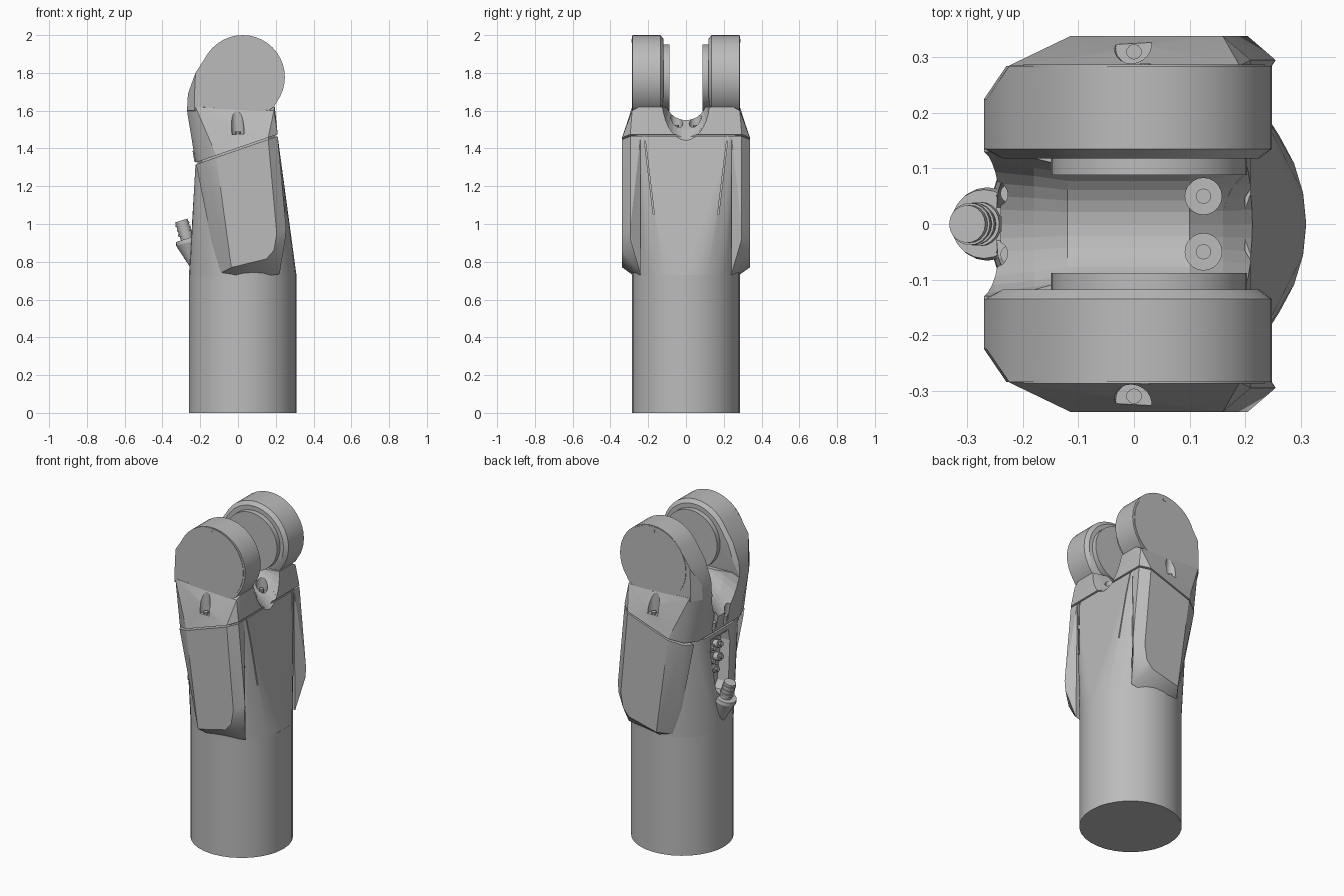
import bpy, bmesh, math
from mathutils import Vector, Matrix

cube = bpy.data.objects.get("Cube")
if cube:
    bpy.data.objects.remove(cube)

grey = bpy.data.materials.new("plain_grey")
grey.use_nodes = True
grey.diffuse_color = (0.5, 0.5, 0.5, 1)
grey.node_tree.nodes["Principled BSDF"].inputs["Base Color"].default_value = (0.5, 0.5, 0.5, 1)


def finish(name, bm):
    bmesh.ops.recalc_face_normals(bm, faces=bm.faces)
    mesh = bpy.data.meshes.new(name)
    bm.to_mesh(mesh)
    bm.free()
    ob = bpy.data.objects.new(name, mesh)
    bpy.context.collection.objects.link(ob)
    mesh.materials.append(grey)
    return ob


def hull(name, points):
    bm = bmesh.new()
    verts = [bm.verts.new(p) for p in points]
    out = bmesh.ops.convex_hull(bm, input=verts)
    loose = {v for v in out["geom_interior"] + out["geom_unused"] if isinstance(v, bmesh.types.BMVert)}
    bmesh.ops.delete(bm, geom=list(loose), context="VERTS")
    bmesh.ops.dissolve_limit(bm, angle_limit=0.01, verts=bm.verts, edges=bm.edges)
    return finish(name, bm)


def rod(name, start, end, r1, r2=None, sides=20):
    start, end = Vector(start), Vector(end)
    axis = end - start
    bm = bmesh.new()
    turn = axis.to_track_quat("Z", "Y").to_matrix().to_4x4()
    bmesh.ops.create_cone(bm, cap_ends=True, segments=sides, radius1=r1,
                          radius2=r1 if r2 is None else r2, depth=axis.length,
                          matrix=Matrix.Translation((start + end) / 2) @ turn)
    return finish(name, bm)


def cut(ob, cutter):
    cutter.hide_render = True
    cutter.hide_set(True)
    mod = ob.modifiers.new("cut", "BOOLEAN")
    mod.operation = "DIFFERENCE"
    mod.solver = "EXACT"
    mod.object = cutter


def mirrored(points):
    return [(x, s * y, z) for x, y, z in points for s in (1, -1)]


def seam(x, lift=0.0):
    return 1.47 + (x - 0.21) * 0.345 + lift


def circle(cx, cz, r, n=32):
    return [(cx + r * math.cos(i * math.tau / n), cz + r * math.sin(i * math.tau / n)) for i in range(n)]


# Round lower column and the tapering upper body
column = rod("lower_column", (0.025, 0, 0), (0.025, 0, 0.73), 0.285, sides=32)
ring = [(x, y, 0.725) for x, y in circle(0.025, 0, 0.285)]
top = [(-0.225, 0.13), (-0.2, 0.22), (-0.1, 0.28), (0.17, 0.28), (0.21, 0.24)]
body = hull("upper_body", ring + mirrored([(x, y, seam(x, -0.005)) for x, y in top]))
neck = hull("seam_neck", mirrored([(x * 0.95, y * 1.08, seam(x * 0.95, d))
                                   for x, y in top for d in (-0.05, 0.05)]))

# Chamfered side pods
outer = [(-0.115, -1), (-0.035, 0.77), (0.15, 0.815), (0.19, 0.86), (0.205, 0.95), (0.16, -1)]
middle = [(-0.19, -1), (0.21, -1), (0.255, 0.98), (0.25, 0.92), (0.22, 0.86)]
inner = [(-0.222, -1), (-0.105, 0.735), (0, 0.7), (0.22, 0.735), (0.21, -1)]
for side, s in (("left", 1), ("right", -1)):
    pts = [(x, s * y, seam(x, -0.005) if z < 0 else z)
           for y, prof in ((0.338, outer), (0.295, middle), (0.24, inner)) for x, z in prof]
    hull("pod_" + side, pts)

# Head base above the seam
base = [(-0.225, 0.2), (-0.19, 0.29), (-0.115, 0.338), (0.16, 0.338), (0.21, 0.295)]
crown = [(-0.27, 0.22, 1.6), (-0.225, 0.285, 1.62), (0.19, 0.285, 1.6), (0.195, 0.25, 1.62)]
head = hull("head_base", mirrored([(x, y, seam(x, 0.005)) for x, y in base] + crown))

# Rounded channel between the ears, falling away at both ends
bm = bmesh.new()
rings = []
for x, width, bottom in ((-0.4, 0.14, 1.22), (-0.25, 0.132, 1.4), (-0.18, 0.122, 1.49), (-0.12, 0.11, 1.55),
                         (0.1, 0.11, 1.55), (0.16, 0.12, 1.5), (0.22, 0.132, 1.435), (0.4, 0.14, 1.25)):
    arc = [(-width, 2.2)]
    for i in range(17):
        a = math.pi * i / 16
        arc.append((-width * math.cos(a), 1.66 - (1.66 - bottom) * math.sin(a)))
    arc.append((width, 2.2))
    rings.append([bm.verts.new((x, y, z)) for y, z in arc])
for a, b in zip(rings, rings[1:]):
    for i in range(len(a)):
        j = (i + 1) % len(a)
        bm.faces.new((a[i], a[j], b[j], b[i]))
bm.faces.new(rings[0])
bm.faces.new(rings[-1])
channel = finish("channel_cutter", bm)
for part in (head, neck, body):
    cut(part, channel)

# Ears with caps outside and bosses inside
ear = circle(0.025, 1.777, 0.223, 40) + [(-0.27, 1.6), (-0.265, 1.69), (-0.225, 1.8), (-0.15, 1.9), (-0.07, 1.97), (0.19, 1.62)]
for side, s in (("left", 1), ("right", -1)):
    pts = [(x, s * y, z) for x, z in ear for y in (0.135, 0.225)]
    pts += [(max(x, -0.23), s * 0.284, z) for x, z in ear]
    pts += [(0.025 + (x - 0.025) * 0.9, s * 0.118, 1.777 + (z - 1.777) * 0.9) for x, z in ear if z > 1.65]
    hull("ear_" + side, pts)
    rod("cap_" + side, (0.018, s * 0.28, 1.777), (0.018, s * 0.287, 1.777), 0.218, sides=40)
    for z in (1.97, 1.59):
        rod("cap_pin_" + side, (0.02, s * 0.28, z), (0.02, s * 0.289, z), 0.01, sides=10)
    rod("boss_" + side, (0.027, s * 0.088, 1.775), (0.027, s * 0.2, 1.775), 0.176, sides=40)
    # Counterbored bolts on the flank, in the channel and at the rear
    cut(head, rod("flank_bore", (0.0, s * 0.318, 1.475), (-0.01, s * 0.325, 1.7), 0.033))
    rod("flank_bolt_" + side, (0, s * 0.31, 1.45), (0, s * 0.31, 1.49), 0.014, sides=10)
    cut(head, rod("channel_bore", (0.125, s * 0.05, 1.5), (0.125, s * 0.05, 1.7), 0.033))
    rod("channel_bolt_" + side, (0.125, s * 0.05, 1.45), (0.125, s * 0.05, 1.525), 0.014, sides=10)
    cut(head, rod("rear_bore", (-0.235, s * 0.055, 1.345), (-0.27, s * 0.055, 1.6), 0.022))
    rod("rear_bolt_" + side, (-0.215, s * 0.055, 1.33), (-0.225, s * 0.055, 1.39), 0.016, sides=12)
    # Slanted grooves on the front-facing cover
    cut(body, hull("groove_cutter", [(x, s * (y + d), z) for y, z, x in
                                     ((0.225, 1.5, 0.2), (0.225, 1.5, 0.3), (0.17, 1.05, 0.24), (0.17, 1.05, 0.35))
                                     for d in (-0.003, 0.003)]))

# Rear recess holding the small sockets
cut(body, hull("recess_cutter", [(x, y, z) for x in (-0.4, -0.17)
                                 for y, z in ((-0.085, 1.29), (0.085, 1.29), (-0.095, 1.22), (0.095, 1.22),
                                              (-0.06, 0.98), (0.06, 0.98), (-0.03, 0.94), (0.03, 0.94))]))
for y, z in ((-0.035, 1.2), (0.035, 1.2), (-0.04, 1.12), (0.04, 1.12), (0, 1.06)):
    rod("socket", (-0.15, y, z), (-0.205, y, z + 0.015), 0.025, sides=14)
    rod("socket_tip", (-0.2, y, z + 0.013), (-0.22, y, z + 0.018), 0.014, sides=10)

# Tilted plug with a tapered holder
tilt = Vector((-0.3, 0, 0.95)).normalized()
foot = Vector((-0.225, 0, 0.78))
stages = ((0, 0.13, 0.03, 0.066), (0.13, 0.15, 0.066, 0.062), (0.15, 0.25, 0.034, 0.034),
          (0.17, 0.185, 0.04, 0.04), (0.2, 0.21, 0.038, 0.038), (0.225, 0.235, 0.038, 0.038))
for a, b, r1, r2 in stages:
    rod("plug_holder" if a < 0.14 else "plug_thread", foot + tilt * a, foot + tilt * b, r1, r2, 20)

# Smooth curves while keeping hard edges
for ob in bpy.context.view_layer.objects:
    if ob.type == "MESH" and not ob.hide_render:
        bpy.ops.object.select_all(action="DESELECT")
        ob.select_set(True)
        bpy.context.view_layer.objects.active = ob
        bpy.ops.object.shade_smooth_by_angle(angle=math.radians(25))
